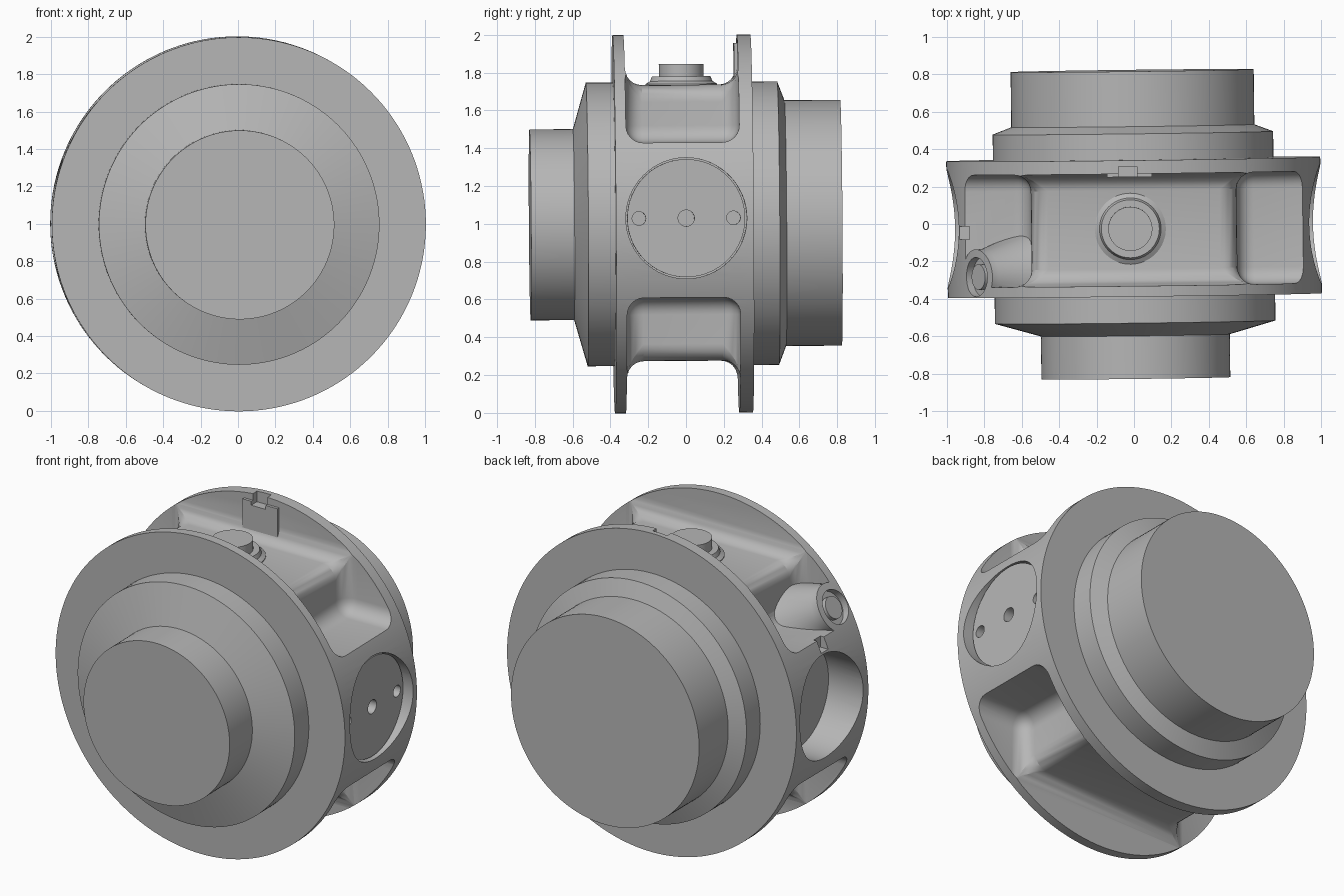
import bpy, bmesh, math
from mathutils import Matrix, Vector

cube = bpy.data.objects.get("Cube")
if cube:
    bpy.data.objects.remove(cube, do_unlink=True)

grey = bpy.data.materials.new("cast_grey")
grey.use_nodes = True
grey.diffuse_color = (0.47, 0.47, 0.47, 1)
grey.node_tree.nodes["Principled BSDF"].inputs["Base Color"].default_value = (0.47, 0.47, 0.47, 1)

AXES = {"x": Matrix.Rotation(math.pi / 2, 4, "Y"),
        "y": Matrix.Rotation(-math.pi / 2, 4, "X"),
        "z": Matrix.Identity(4)}
parts = []


def make(name, bm):
    bmesh.ops.recalc_face_normals(bm, faces=bm.faces)
    mesh = bpy.data.meshes.new(name)
    bm.to_mesh(mesh)
    bm.free()
    mesh.materials.append(grey)
    ob = bpy.data.objects.new(name, mesh)
    bpy.context.collection.objects.link(ob)
    return ob


def lathe(name, profile, matrix, steps=64):
    """Spin a (radius, height) profile, closed at both ends, about local z."""
    bm = bmesh.new()
    pts = [(0, profile[0][1])] + profile + [(0, profile[-1][1])]
    verts = [bm.verts.new((r, 0, h)) for r, h in pts]
    edges = [bm.edges.new(pair) for pair in zip(verts, verts[1:])]
    bmesh.ops.spin(bm, geom=verts + edges, cent=(0, 0, 0), axis=(0, 0, 1),
                   angle=math.tau, steps=steps, use_merge=True)
    bmesh.ops.remove_doubles(bm, verts=bm.verts, dist=1e-5)
    bm.transform(matrix)
    return make(name, bm)


def rod(name, radius, low, high, axis, at=(0, 0, 0)):
    return lathe(name, [(radius, low), (radius, high)], Matrix.Translation(at) @ AXES[axis])


def box(name, low, high):
    low, high = Vector(low), Vector(high)
    bm = bmesh.new()
    bmesh.ops.create_cube(bm, size=1, matrix=Matrix.Translation((low + high) / 2)
                          @ Matrix.Diagonal((*(high - low), 1)))
    return make(name, bm)


def cut(target, cutter, keep=False):
    mod = target.modifiers.new("cut", "BOOLEAN")
    mod.operation = "DIFFERENCE"
    mod.solver = "EXACT"
    mod.object = cutter
    graph = bpy.context.evaluated_depsgraph_get()
    graph.update()
    mesh = bpy.data.meshes.new_from_object(target.evaluated_get(graph))
    target.modifiers.clear()
    target.data = mesh
    if not keep:
        bpy.data.objects.remove(cutter, do_unlink=True)


def pocket(floor, crown, sign):
    """Rounded saddle-shaped cutter that leaves the raised core between the flanges."""
    outline = [(-1.3, floor), (-0.55, floor), (-0.55, crown), (0.55, crown),
               (0.55, floor), (1.3, floor), (1.3, 1.3), (-1.3, 1.3)]
    bm = bmesh.new()
    face = bm.faces.new([bm.verts.new((x, -0.325, z * sign)) for x, z in outline])
    side = bmesh.ops.extrude_face_region(bm, geom=[face])["geom"]
    bmesh.ops.translate(bm, vec=(0, 0.6, 0),
                        verts=[v for v in side if isinstance(v, bmesh.types.BMVert)])
    bmesh.ops.recalc_face_normals(bm, faces=bm.faces)
    bmesh.ops.bevel(bm, geom=bm.edges[:], offset=0.09, segments=6, profile=0.5,
                    affect="EDGES", clamp_overlap=True)
    return make("pocket_cutter", bm)


# Turned body: front hub, cone, shoulder, wide drum, rear shoulder, rear hub
body = lathe("valve_body", [
    (0.505, -0.825), (0.505, -0.595), (0.75, -0.525), (0.75, -0.382),
    (1.0, -0.382), (1.0, 0.347), (0.75, 0.347), (0.75, 0.487),
    (0.65, 0.525), (0.65, 0.82)], AXES["y"], 144)

# Flared pad left standing in the upper pocket
angle = math.radians(148)
pad_matrix = (Matrix.Translation((0, -0.27, 0))
              @ Matrix.Rotation(math.pi / 2 - angle, 4, "Y"))
upper = pocket(0.43, 0.735, 1)
cut(upper, lathe("pad_cutter", [(0.3, 0.5), (0.22, 0.75), (0.15, 0.95), (0.14, 1.2)], pad_matrix))
cut(body, upper)
cut(body, pocket(0.39, 0.725, -1))

# Side bores, pad recess and small slot
cut(body, rod("bore_cutter", 0.32, -1.2, -0.76, "x", (0, -0.01, 0.03)))
cut(body, rod("plug_cutter", 0.32, 0.86, 1.2, "x", (0, -0.01, 0.03)))
cut(body, lathe("recess_cutter", [(0.105, 0.955), (0.105, 1.2)], pad_matrix))
cut(body, box("slot_cutter", (-0.95, -0.07, 0.36), (-0.88, 0.0, 0.5)))
parts.append(body)

# Pin in the pad recess
parts.append(lathe("pad_pin", [(0.068, 0.9), (0.068, 0.985)], pad_matrix))

# Plug with three holes
plug = rod("side_plug", 0.312, 0.8, 0.935, "x", (0, -0.01, 0.03))
for offset, radius in ((-0.25, 0.036), (0, 0.043), (0.25, 0.036)):
    cut(plug, rod("hole_cutter", radius, 0.87, 1.1, "x", (0, offset - 0.01, 0.03)))
parts.append(plug)

# Top boss and cap
parts.append(lathe("top_boss", [
    (0.19, 0.68), (0.19, 0.74), (0.165, 0.755), (0.155, 0.78),
    (0.118, 0.78), (0.118, 0.845)], Matrix.Translation((-0.02, -0.02, 0))))

# Notched tab inside the rear flange
tab = box("flange_tab", (-0.14, 0.258, 0.7), (0.1, 0.3, 0.955))
notch = box("notch_cutter", (-0.08, 0.2, 0.93), (0.02, 0.315, 1.1))
cut(tab, notch, keep=True)
cut(body, notch)
parts.append(tab)

# Lift onto the ground with the slight tilt of the whole assembly
place = (Matrix.Translation((0, 0, 1)) @ Matrix.Rotation(math.radians(0.7), 4, "Z")
         @ Matrix.Rotation(math.radians(0.4), 4, "X"))
bpy.ops.object.select_all(action="DESELECT")
for ob in parts:
    ob.data.transform(place)
    ob.select_set(True)
bpy.context.view_layer.objects.active = body
bpy.ops.object.shade_smooth_by_angle(angle=math.radians(28))
